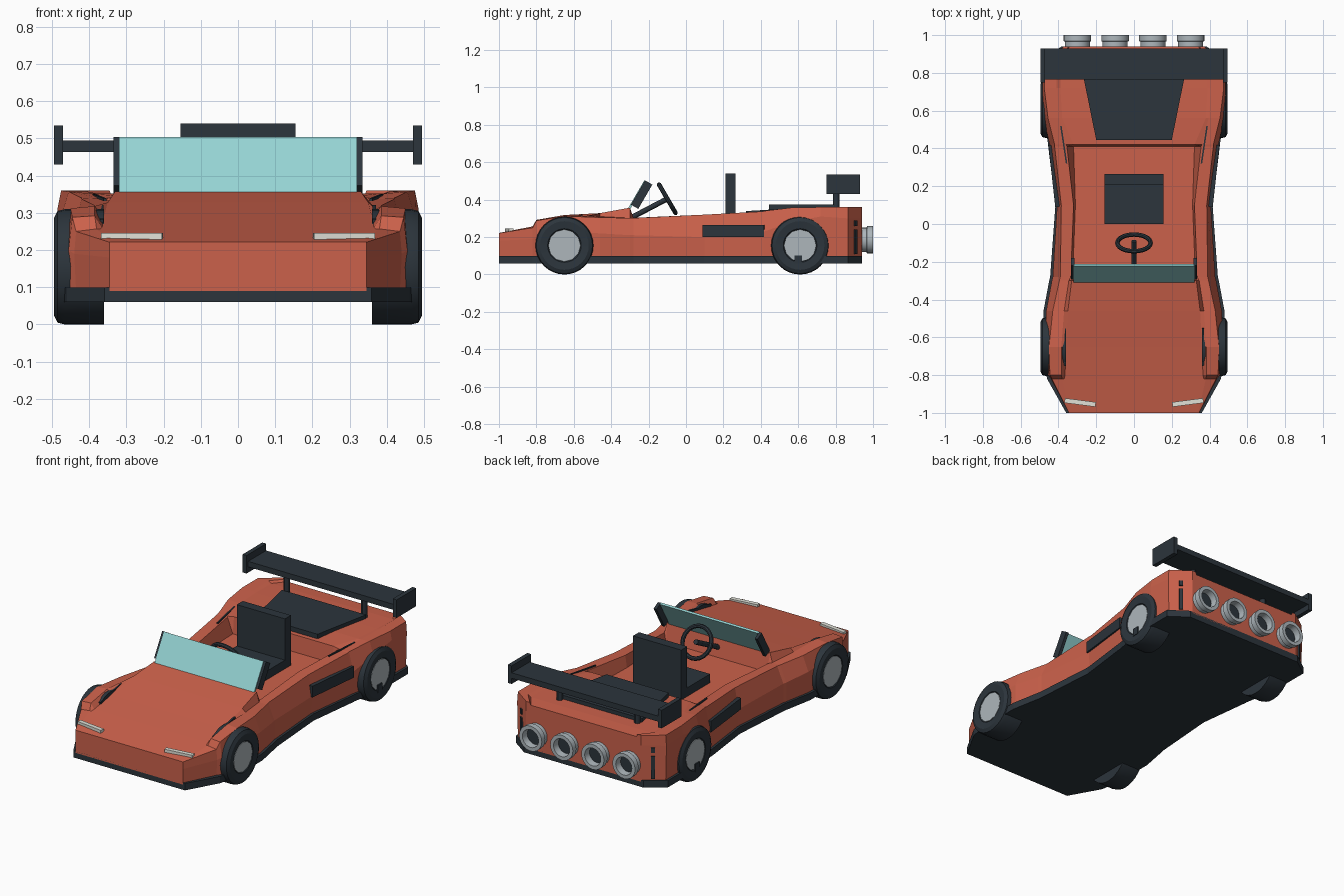
import bpy, bmesh, math
from mathutils import Vector, Matrix

if "Cube" in bpy.data.objects:
    bpy.data.objects.remove(bpy.data.objects["Cube"])

def mat(name, c):
    m = bpy.data.materials.new(name)
    m.diffuse_color = (*c, 1)
    m.use_nodes = True
    m.node_tree.nodes["Principled BSDF"].inputs["Base Color"].default_value = m.diffuse_color
    return m

RED = mat("red paint", (0.60, 0.12, 0.07))
DARK = mat("dark trim", (0.025, 0.035, 0.045))
GLASS = mat("teal glass", (0.30, 0.65, 0.65))
STEEL = mat("steel", (0.42, 0.47, 0.50))
LAMP = mat("lamp", (0.75, 0.75, 0.68))

def make(name, verts, faces, m):
    bm = bmesh.new()
    vs = [bm.verts.new(v) for v in verts]
    for f in faces:
        bm.faces.new([vs[i] for i in f])
    bmesh.ops.remove_doubles(bm, verts=bm.verts, dist=0.0005)
    bmesh.ops.dissolve_degenerate(bm, edges=bm.edges, dist=0.0005)
    bmesh.ops.recalc_face_normals(bm, faces=bm.faces)
    me = bpy.data.meshes.new(name)
    bm.to_mesh(me)
    bm.free()
    me.materials.append(m)
    ob = bpy.data.objects.new(name, me)
    bpy.context.collection.objects.link(ob)
    return ob

def prism(name, outline, z0, z1, m):
    n = len(outline)
    v = [(x, y, z) for z in (z0, z1) for x, y in outline]
    f = [range(n), range(n, 2 * n)] + [(i, (i + 1) % n, n + (i + 1) % n, n + i) for i in range(n)]
    return make(name, v, f, m)

def box(name, x, y, z, m):
    return prism(name, [(x[0], y[0]), (x[1], y[0]), (x[1], y[1]), (x[0], y[1])], *z, m)

def tilted_box(name, size, loc, rot, m):
    a, b, c = (s / 2 for s in size)
    ob = box(name, (-a, a), (-b, b), (-c, c), m)
    ob.location, ob.rotation_euler = loc, rot
    return ob

def lathe(name, profile, axis, loc, m, n=32):
    """Spin (radius, along) points around the given axis."""
    rot = Vector((0, 0, 1)).rotation_difference(Vector(axis)).to_matrix()
    v = [rot @ Vector((r * math.cos(t), r * math.sin(t), h)) + Vector(loc)
         for r, h in profile for t in (2 * math.pi * i / n for i in range(n))]
    f = [(k * n + i, k * n + (i + 1) % n, (k + 1) * n + (i + 1) % n, (k + 1) * n + i)
         for k in range(len(profile) - 1) for i in range(n)]
    ob = make(name, v, f, m)
    bpy.context.view_layer.objects.active = ob
    ob.select_set(True)
    bpy.ops.object.shade_smooth_by_angle(angle=math.radians(30))
    ob.select_set(False)
    return ob

def rod(name, a, b, r, m, n=12):
    d = Vector(b) - Vector(a)
    return lathe(name, [(0, 0), (r, 0), (r, d.length), (0, d.length)], d.normalized(), a, m, n)

# Body stations: y, sill x, shoulder x z, outer top x z, inner top x z, deck edge x z
S = [(-1.0, .345, .345, .18, .345, .221, .34, .222, .335, .222),
     (-.82, .435, .44, .19, .435, .25, .38, .257, .37, .257),
     (-.80, .45, .455, .20, .445, .288, .385, .292, .365, .261),
     (-.65, .465, .47, .23, .45, .312, .385, .318, .36, .290),
     (-.46, .465, .465, .22, .43, .305, .37, .31, .35, .328),
     (-.30, .435, .435, .21, .395, .302, .345, .302, .33, .357),
     (-.28, .43, .43, .21, .39, .302, .335, .303, .325, .25),
     (.10, .402, .407, .20, .385, .32, .32, .32, .31, .25),
     (.41, .44, .445, .23, .42, .337, .355, .337, .32, .25),
     (.42, .44, .447, .23, .42, .34, .36, .338, .32, .345),
     (.56, .465, .478, .28, .455, .357, .395, .352, .38, .352),
     (.72, .475, .485, .31, .475, .36, .41, .358, .39, .352),
     (.865, .475, .48, .30, .475, .36, .41, .36, .39, .35),
     (.94, .37, .37, .30, .37, .36, .345, .36, .34, .345)]

rings = []
for y, xb, xs, zs, xt, zt, xr, zr, xc, zc in S:
    half = [(xb, .09), (xs, zs), (xt, zt), (xr, zr), (xc, zc)]
    rings.append([(x, y, z) for x, z in half] + [(-x, y, z) for x, z in reversed(half)])
n = 10
faces = [(k * n + i, k * n + (i + 1) % n, (k + 1) * n + (i + 1) % n, (k + 1) * n + i)
         for k in range(len(S) - 1) for i in range(n)]
faces += [range(n), range((len(S) - 1) * n, len(S) * n)]
make("body", [p for r in rings for p in r], faces, RED)

# Skirt and floor
side = [(s[1] + .014, s[0]) for s in S]
side[1] = (.46, -.82)
prism("skirt", side + [(-x, y) for x, y in reversed(side)], .06, .10, DARK)

# Windscreen
tilt = math.atan2(.09, .155)
tilted_box("windscreen", (.64, .012, .178), (0, -.262, .424), (-tilt, 0, 0), GLASS)

# Steering wheel
axis = Vector((0, .86, .5))
ring = [(.088 + .012 * math.cos(t), .012 * math.sin(t)) for t in (math.pi * i / 4 for i in range(9))]
lathe("steering_wheel", ring, axis, (0, -.10, .405), DARK, 24)
rod("steering_column", (0, -.30, .30), (0, -.09, .41), .014, DARK)

# Seat
box("seat_base", (-.155, .155), (0, .22), (.24, .30), DARK)
box("seat_back", (-.155, .155), (.21, .265), (.25, .54), DARK)

# Engine cover
prism("engine_cover", [(-.2, .445), (.2, .445), (.27, .79), (-.27, .79)], .34, .373, DARK)

# Rear wing
box("wing_blade", (-.475, .475), (.765, .93), (.463, .495), DARK)

TYRE = [(.08, .478), (.09, .490), (.13, .495), (.150, .485), (.155, .465), (.155, .36), (0, .36)]
RIM = [(0, .488), (.086, .488), (.086, .46)]
for s, tag in ((1, "right"), (-1, "left")):
    # Wheels
    for y, end in ((-.65, "front"), (.61, "rear")):
        lathe(f"{end}_{tag}_tyre", TYRE, (s, 0, 0), (0, y, .155), DARK, 32)
        lathe(f"{end}_{tag}_rim", RIM, (s, 0, 0), (0, y, .155), STEEL, 12)
    tilted_box(f"{tag}_rim_notch", (.02, .04, .045), (s * .485, .60, .08), (0, 0, 0), DARK)
    # Windscreen pillar
    tilted_box(f"{tag}_pillar", (.018, .045, .15), (s * .325, -.237, .427), (-tilt, 0, 0), DARK)
    # Headlamp
    tilted_box(f"{tag}_headlamp", (.165, .025, .02), (s * .285, -.945, .236),
               (0, 0, s * .13), LAMP)
    # Side vent
    tilted_box(f"{tag}_side_vent", (.03, .33, .065), (s * .42, .255, .232), (0, 0, -s * .11), DARK)
    # Slits beside the fenders and on the tail corner
    tilted_box(f"{tag}_front_slit", (.01, .2, .02), (s * .366, -.65, .292), (.19, 0, 0), DARK)
    tilted_box(f"{tag}_rear_slit", (.008, .2, .02), (s * .372, .42, .335), (.06, 0, -s * .15), DARK)
    tilted_box(f"{tag}_tail_slit", (.02, .02, .13), (s * .42, .902, .175), (0, 0, -s * .62), DARK)
    tilted_box(f"{tag}_tail_dot", (.02, .02, .03), (s * .42, .902, .275), (0, 0, -s * .62), DARK)
    # Wing end plate and post
    xs = sorted((s * .47, s * .495))
    box(f"{tag}_wing_plate", xs, (.75, .93), (.43, .535), DARK)
    rod(f"{tag}_wing_post", (s * .25, .803, .34), (s * .25, .803, .47), .017, DARK)
    # Exhausts
    for i, x in enumerate((.1, .3)):
        lathe(f"{tag}_exhaust_{i}", [(.066, .92), (.066, .965), (.073, .968), (.073, 1.0),
                                     (.052, 1.0), (.048, .95)], (0, 1, 0), (s * x, 0, .185), STEEL, 20)
        lathe(f"{tag}_exhaust_core_{i}", [(0, .96), (.052, .96)], (0, 1, 0), (s * x, 0, .185), DARK, 20)
